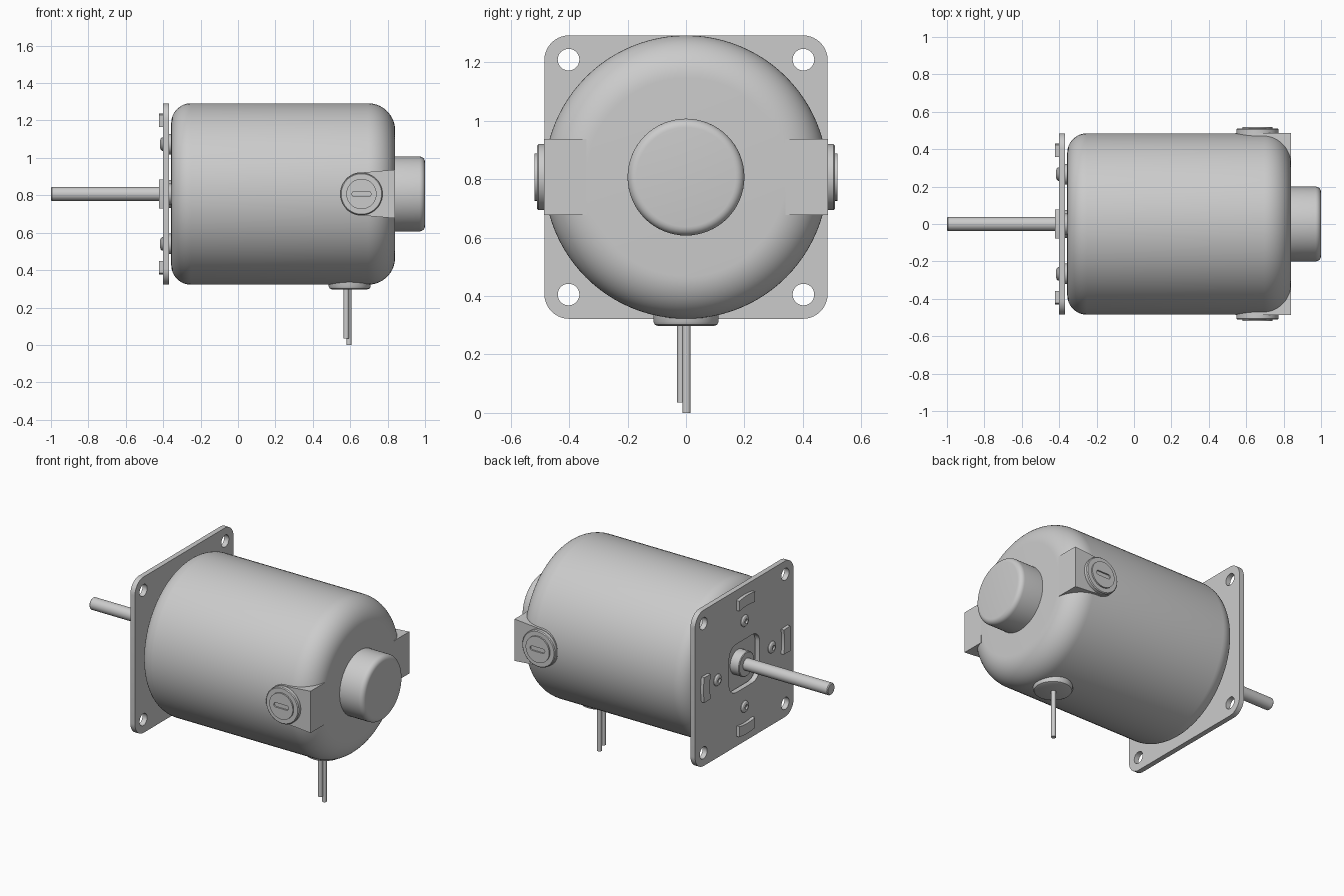
import bpy, bmesh, math
from mathutils import Matrix, Vector

if "Cube" in bpy.data.objects:
    bpy.data.objects.remove(bpy.data.objects["Cube"])

CZ = 0.807          # height of the motor axis
R = 0.485           # body radius


def frame(origin, ax, ay, az):
    """Matrix mapping local x, y, z to the given world directions."""
    m = Matrix((ax, ay, az)).transposed().to_4x4()
    m.translation = origin
    return m


def axial(x=0, y=0, z=CZ):      # local z -> +x, local x -> y, local y -> z
    return frame(Vector((x, y, z)), (0, 1, 0), (0, 0, 1), (1, 0, 0))


def sideways(x, y, z=CZ):       # local z -> -y (towards the front)
    return frame(Vector((x, y, z)), (1, 0, 0), (0, 0, 1), (0, -1, 0))


def finish(name, bm, mat, mirror=False):
    bmesh.ops.remove_doubles(bm, verts=bm.verts, dist=1e-5)
    bm.transform(mat)
    bmesh.ops.recalc_face_normals(bm, faces=bm.faces)
    me = bpy.data.meshes.new(name)
    bm.to_mesh(me)
    bm.free()
    ob = bpy.data.objects.new(name, me)
    bpy.context.collection.objects.link(ob)
    bpy.ops.object.select_all(action='DESELECT')
    ob.select_set(True)
    bpy.context.view_layer.objects.active = ob
    bpy.ops.object.shade_smooth_by_angle(angle=math.radians(30))
    if mirror:
        mod = ob.modifiers.new("Mirror", 'MIRROR')
        mod.use_axis = (False, True, False)
    return ob


def lathe(name, profile, mat, n=48, mirror=False):
    """Spin (height, radius) points around local z."""
    bm = bmesh.new()
    rings = []
    for h, r in profile:
        if r < 1e-6:
            rings.append([bm.verts.new((0, 0, h))] * n)
        else:
            rings.append([bm.verts.new((r * math.cos(2 * math.pi * i / n),
                                        r * math.sin(2 * math.pi * i / n), h)) for i in range(n)])
    for a, b in zip(rings, rings[1:]):
        for i in range(n):
            j = (i + 1) % n
            vs = list(dict.fromkeys((a[i], a[j], b[j], b[i])))
            bm.faces.new(vs)
    return finish(name, bm, mat, mirror)


def slab(name, loops, h0, h1, mat, mirror=False):
    """Extrude an outline with holes from local z h0 to h1."""
    cu = bpy.data.curves.new(name, 'CURVE')
    cu.dimensions, cu.fill_mode = '2D', 'BOTH'
    cu.extrude = (h1 - h0) / 2
    for loop in loops:
        sp = cu.splines.new('POLY')
        sp.points.add(len(loop) - 1)
        for p, (u, v) in zip(sp.points, loop):
            p.co = (u, v, 0, 1)
        sp.use_cyclic_u = True
    tmp = bpy.data.objects.new(name + "_outline", cu)
    bpy.context.collection.objects.link(tmp)
    bpy.context.view_layer.update()
    me = bpy.data.meshes.new_from_object(tmp.evaluated_get(bpy.context.evaluated_depsgraph_get()))
    bm = bmesh.new()
    bm.from_mesh(me)
    bpy.data.objects.remove(tmp)
    bpy.data.curves.remove(cu)
    bpy.data.meshes.remove(me)
    return finish(name, bm, mat @ Matrix.Translation((0, 0, (h0 + h1) / 2)), mirror)


def arc(cu, cv, r, a0, a1, n):
    return [(cu + r * math.cos(math.radians(a0 + (a1 - a0) * i / n)),
             cv + r * math.sin(math.radians(a0 + (a1 - a0) * i / n))) for i in range(n + 1)]


def circle(cu, cv, r, n=32):
    return arc(cu, cv, r, 0, 360, n)[:-1]


def round_rect(hu, hv, r, n=10):
    u, v = hu - r, hv - r
    return (arc(u, v, r, 0, 90, n) + arc(-u, v, r, 90, 180, n)
            + arc(-u, -v, r, 180, 270, n) + arc(u, -v, r, 270, 360, n))


# Body with rounded shoulders
x0, x1, f0, f1 = -0.357, 0.84, 0.105, 0.145
lathe("motor_body", [(x0, 0)] + arc(x0 + f0, R - f0, f0, 180, 90, 12)
      + arc(x1 - f1, R - f1, f1, 90, 0, 14) + [(x1, 0)], axial(), 96)

# Rear bearing cap
lathe("rear_cap", [(0.82, 0), (0.82, 0.2)] + arc(0.97, 0.17, 0.03, 90, 0, 6) + [(1.0, 0)],
      axial(), 64)

# Mounting plate with corner holes and a central opening
slab("mounting_plate", [round_rect(R, R, 0.085), round_rect(0.15, 0.15, 0.07)]
     + [circle(sy * 0.402, sz * 0.402, 0.037) for sy in (-1, 1) for sz in (-1, 1)],
     -0.402, -0.37, axial())

# Shaft and its bearing boss
lathe("shaft", [(-1, 0), (-1, 0.032), (-0.995, 0.037), (-0.3, 0.037), (-0.3, 0)], axial(), 40)
lathe("bearing_boss", [(-0.35, 0.036), (-0.35, 0.076), (-0.414, 0.076), (-0.418, 0.072),
                       (-0.418, 0.036)], axial(), 48)

# Raised tabs, screws and spacers repeated around the shaft
for k in range(4):
    a = 90 * k
    tab = arc(0, 0, 0.43, a - 10.5, a + 10.5, 8) + arc(0, 0, 0.367, a + 12, a - 12, 8)
    slab(f"plate_tab_{k + 1}", [tab], -0.422, -0.395, axial())
    y, z = 0.267 * math.cos(math.radians(a)), CZ + 0.267 * math.sin(math.radians(a))
    lathe(f"plate_screw_{k + 1}",
          [(-0.38, 0), (-0.38, 0.036), (-0.405, 0.036), (-0.412, 0.031), (-0.417, 0.02),
           (-0.417, 0.014), (-0.407, 0.013), (-0.407, 0)], axial(0, y, z), 32)
    lathe(f"spacer_{k + 1}", [(-0.34, 0), (-0.34, 0.055), (-0.372, 0.055), (-0.372, 0)],
          axial(0, y, z), 32)

# Brush housings on both sides
bx = 0.66
housing = arc(0, 0, 0.116, 85, 275, 28) + [(x1 - bx, -0.13), (x1 - bx, 0.13)]
slab("brush_housing", [housing], 0.34, 0.486, sideways(bx, 0), True)

# Slotted brush caps
lathe("brush_cap", [(0.47, 0), (0.47, 0.113), (0.505, 0.113), (0.51, 0.108), (0.51, 0)],
      sideways(bx, 0), 48, True)
slot = arc(0.037, 0, 0.014, -90, 90, 8) + arc(-0.037, 0, 0.014, 90, 270, 8)
slab("brush_cap_slot_disc", [circle(0, 0, 0.081, 48), slot], 0.505, 0.519,
     sideways(bx, 0), True)

# Wire grommet under the body and two leads
up = Matrix.Translation((0.597, 0, 0))
lathe("wire_grommet", [(0.35, 0), (0.35, 0.112), (0.312, 0.112), (0.302, 0.107),
                       (0.297, 0.095), (0.297, 0)], up, 48)
for name, x, y, bottom in (("lead_long", 0.594, 0.002, 0.0), ("lead_short", 0.579, -0.016, 0.035)):
    lathe(name, [(bottom, 0), (bottom, 0.014), (0.33, 0.014), (0.33, 0)],
          Matrix.Translation((x, y, 0)), 24)
